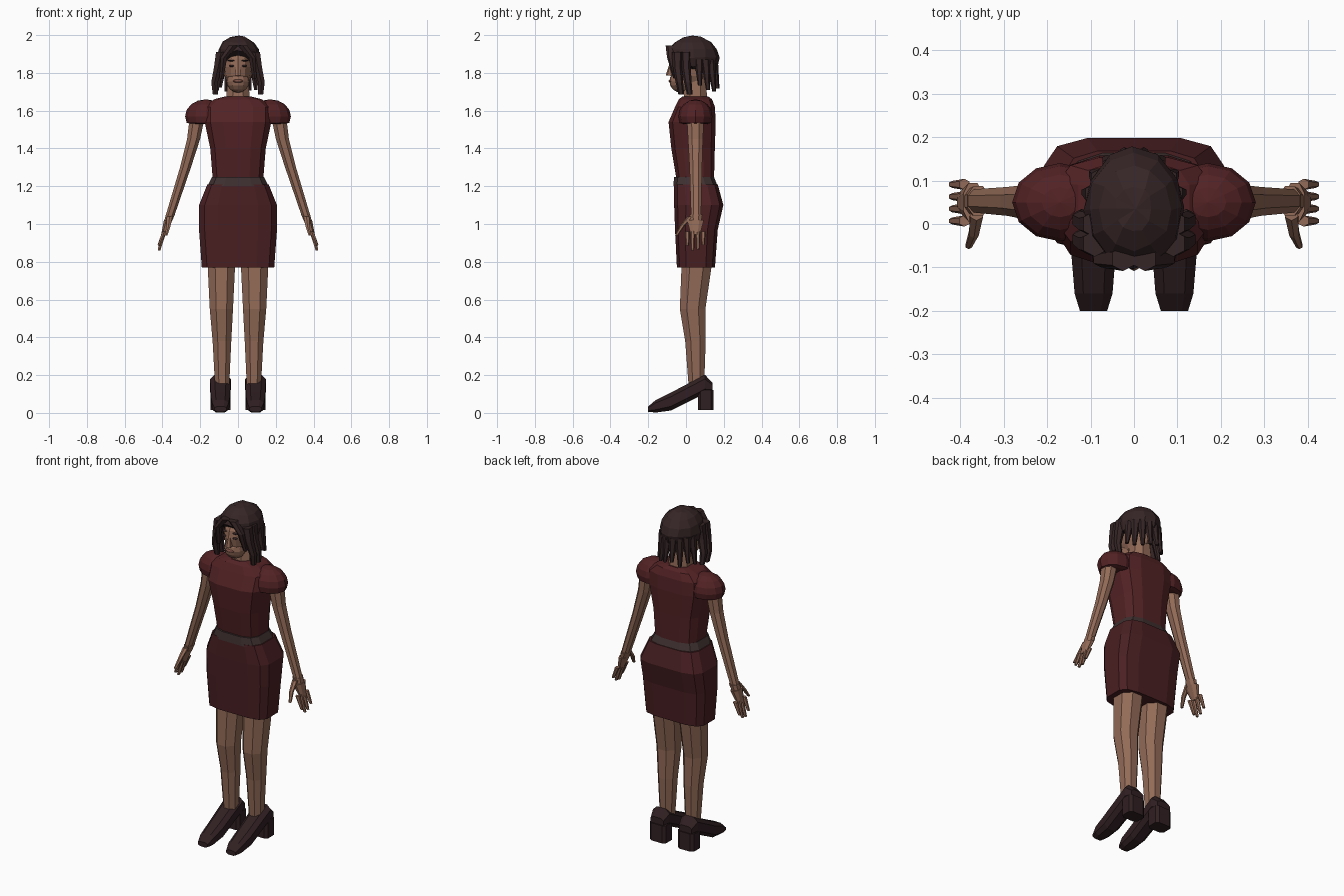
import bpy, bmesh, math, random
from mathutils import Matrix, Vector

if "Cube" in bpy.data.objects:
    bpy.data.objects.remove(bpy.data.objects["Cube"], do_unlink=True)
random.seed(4)


def material(name, *colour):
    mat = bpy.data.materials.new(name)
    mat.use_nodes = True
    mat.diffuse_color = (*colour, 1)
    shader = mat.node_tree.nodes["Principled BSDF"]
    shader.inputs["Base Color"].default_value = (*colour, 1)
    shader.inputs["Roughness"].default_value = 0.9
    return mat


skin = material("warm skin", 0.29, 0.145, 0.095)
lip = material("lip brown", 0.2, 0.08, 0.06)
cloth = material("dark red cloth", 0.085, 0.016, 0.018)
skirt_cloth = material("deep red cloth", 0.068, 0.014, 0.016)
belt_grey = material("belt grey", 0.05, 0.03, 0.03)
hair = material("dark brown hair", 0.036, 0.018, 0.019)
leather = material("dark shoe leather", 0.03, 0.014, 0.016)


def finish(bm, name, mat, mirror):
    bmesh.ops.recalc_face_normals(bm, faces=bm.faces)
    mesh = bpy.data.meshes.new(name)
    bm.to_mesh(mesh)
    bm.free()
    mesh.materials.append(mat)
    part = bpy.data.objects.new(name, mesh)
    bpy.context.collection.objects.link(part)
    if mirror:
        part.modifiers.new("Mirror", "MIRROR").use_mirror_merge = False


def outline(sides, squareness):
    # unit ring that becomes boxier as squareness rises
    power = 1 - squareness
    for i in range(sides):
        angle = math.tau * (i + 0.5) / sides
        c, s = math.cos(angle), math.sin(angle)
        yield math.copysign(abs(c) ** power, c), math.copysign(abs(s) ** power, s)


def bridge(name, mat, rings, mirror=False):
    bm = bmesh.new()
    loops = [[bm.verts.new(point) for point in ring] for ring in rings]
    for lower, upper in zip(loops, loops[1:]):
        for i in range(len(lower)):
            bm.faces.new((lower[i - 1], lower[i], upper[i], upper[i - 1]))
    bm.faces.new(loops[0])
    bm.faces.new(loops[-1])
    finish(bm, name, mat, mirror)


def garment(name, mat, rows, squareness=0.4):
    # each row: height, half width, front y, back y
    bridge(name, mat, [[(wide * c, (front + back + (back - front) * s) / 2, z)
                        for c, s in outline(12, squareness)]
                       for z, wide, front, back in rows])


def limb(name, mat, path, thick, thin, depth=1, mirror=True, sides=8):
    # level rings along a path, tapering evenly from thick to thin
    rings = []
    for i, (x, y, z) in enumerate(path):
        radius = thick + (thin - thick) * i / (len(path) - 1)
        rings.append([(x + radius * c, y + radius * depth * s, z)
                      for c, s in outline(sides, 0.1)])
    bridge(name, mat, rings, mirror)


def blob(name, mat, centre, size, mirror=False, floor=None, rough=0):
    # faceted ellipsoid, optionally trimmed below by a floor rule
    bm = bmesh.new()
    place = Matrix.Translation(centre) @ Matrix.Diagonal((*size, 1))
    bmesh.ops.create_uvsphere(bm, u_segments=12, v_segments=8, radius=1, matrix=place)
    for vert in bm.verts:
        vert.co += Vector([random.uniform(-rough, rough) for axis in "xyz"])
        if floor:
            vert.co.z = max(vert.co.z, floor(vert.co))
    finish(bm, name, mat, mirror)


# Dress top, short sleeves, belt and skirt
garment("dress_top", cloth, [
    (1.22, 0.135, -0.05, 0.15), (1.4, 0.15, -0.08, 0.155), (1.54, 0.18, -0.095, 0.16),
    (1.62, 0.18, -0.06, 0.155), (1.66, 0.13, -0.04, 0.14), (1.675, 0.07, -0.02, 0.12)])
blob("sleeves", cloth, (0.17, 0.05, 1.57), (0.11, 0.09, 0.09), mirror=True,
     floor=lambda point: 1.53)
garment("belt", belt_grey, [(1.2, 0.165, -0.07, 0.17), (1.25, 0.14, -0.065, 0.15)])
garment("skirt", skirt_cloth, [
    (0.77, 0.195, -0.05, 0.155), (0.97, 0.21, -0.06, 0.17),
    (1.1, 0.21, -0.065, 0.2), (1.21, 0.165, -0.065, 0.17)], squareness=0.5)

# Bare legs
knee = (0.088, 0.035, 0.55)
limb("thighs", skin, [(0.088, 0.06, 0.82), knee], 0.08, 0.066, depth=1.1)
limb("calves", skin, [knee, (0.085, 0.05, 0.38), (0.084, 0.055, 0.14)],
     0.066, 0.04, depth=1.1)

# Heeled shoes: y, half width, sole height, upper height
shoe_rows = [(-0.2, 0.033, 0.005, 0.035), (-0.16, 0.046, 0, 0.07), (-0.08, 0.053, 0.01, 0.11),
             (0.1, 0.058, 0.1, 0.205), (0.14, 0.045, 0.11, 0.16)]
bridge("shoes", leather, [[(0.093 + wide * c, y, (sole + top + (top - sole) * s) / 2)
                           for c, s in outline(8, 0.3)]
                          for y, wide, sole, top in shoe_rows], mirror=True)
bridge("shoe_heels", leather, [[(0.093 + 0.055 * c, 0.104 + 0.043 * s, z)
                                for c, s in outline(8, 0.55)]
                               for z in (0.015, 0.12)], mirror=True)

# Arms, palms, fingers and thumbs
wrist = (0.358, 0.053, 1.05)
knuckles = (0.394, 0.05, 0.945)
limb("arms", skin, [(0.215, 0.05, 1.57), (0.235, 0.05, 1.45), (0.278, 0.052, 1.3), wrist],
     0.043, 0.025, depth=1.15)
limb("palms", skin, [wrist, knuckles], 0.026, 0.014, depth=1.4)
limb("knuckles", skin, [(0.37, 0.05, 1.02), knuckles], 0.024, 0.013, depth=2)
for finger, length in enumerate((0.07, 0.095, 0.09, 0.065)):
    y = 0.007 + 0.028 * finger
    limb("finger", skin, [(0.39, y, 0.96), (0.418, y, 0.955 - length)],
         0.013, 0.008, sides=6)
limb("thumbs", skin, [(0.362, 0.025, 1.04), (0.368, -0.02, 0.99), (0.38, -0.05, 0.94)],
     0.017, 0.008, sides=6)

# Neck, head and face
limb("neck", skin, [(0, 0.05, 1.64), (0, 0.05, 1.78)], 0.07, 0.056, mirror=False)
blob("head", skin, (0, 0.02, 1.83), (0.078, 0.11, 0.12))
blob("jaw", skin, (0, -0.025, 1.755), (0.06, 0.063, 0.06))
limb("nose", skin, [(0, -0.088, 1.785), (0, -0.08, 1.85)], 0.02, 0.007,
     mirror=False, sides=6)
blob("lips", lip, (0, -0.08, 1.757), (0.028, 0.012, 0.009))
blob("eyes", hair, (0.034, -0.076, 1.837), (0.015, 0.009, 0.006), mirror=True)
blob("eyebrows", hair, (0.036, -0.073, 1.865), (0.019, 0.012, 0.004), mirror=True)

# Hair cap whose lower edge rises over the forehead
blob("hair_cap", hair, (0, 0.035, 1.88), (0.115, 0.14, 0.118), rough=0.005,
     floor=lambda point: 1.82 + 0.8 * max(0, 0.02 - point.y))

# Parted fringe and locks framing the face
limb("fringe_locks", hair, [(0.025, -0.08, 1.945), (0.075, -0.08, 1.88),
                            (0.088, -0.055, 1.77)], 0.028, 0.012, sides=6)
for y in (-0.045, 0):
    limb("front_lock", hair, [(0.09, y, 1.91), (0.105, y, 1.83), (0.124, y + 0.01, 1.75),
                              (0.12, y + 0.02, 1.685)], 0.03, 0.015, sides=6)

# Loose locks around the back
lock_count = 8
for i in range(lock_count):
    angle = math.pi * (i + 0.5) / lock_count
    end = random.uniform(1.685, 1.74)
    path = []
    for step in range(4):
        reach = 0.09 + 0.008 * step
        path.append((reach * math.cos(angle), 0.05 + (reach + 0.005) * math.sin(angle),
                     1.87 + (end - 1.87) * step / 3))
    limb("back_lock", hair, path, 0.026, 0.01, mirror=False, sides=6)
